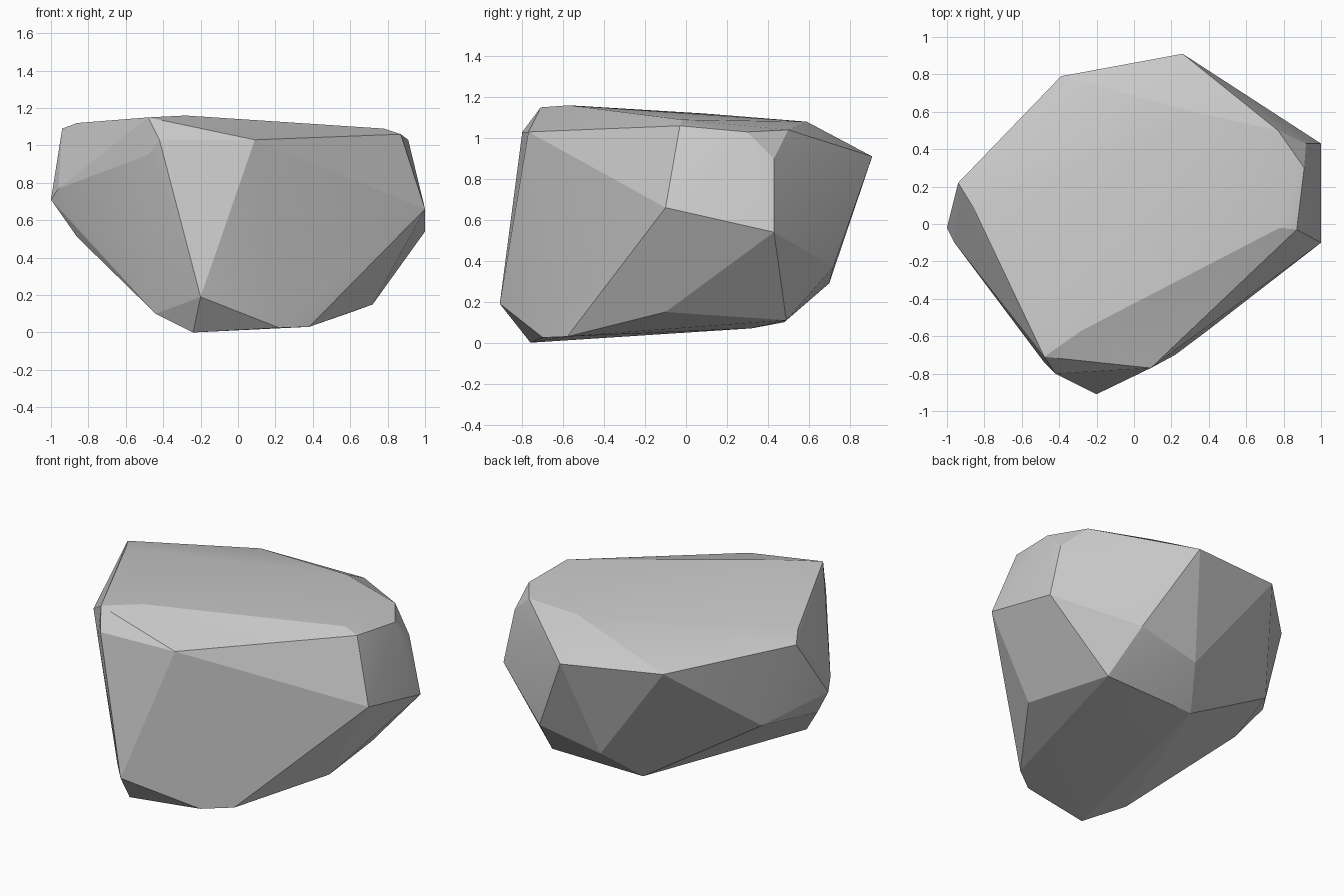
import bpy, bmesh, math

if "Cube" in bpy.data.objects:
    bpy.data.objects.remove(bpy.data.objects["Cube"])

# Corner points of the boulder, grouped by region
top_rim = [(-.94, .22, 1.09), (-.86, .09, 1.12), (-.48, -.71, 1.15), (-.28, -.57, 1.16),
           (.09, -.77, 1.03), (.78, -.02, 1.09), (.87, -.03, 1.06), (.91, .30, 1.03),
           (.77, .50, 1.04), (.36, .59, 1.08), (.26, .91, .91), (-.39, .79, .97)]
waist = [(-1, -.02, .71), (-.96, -.10, .77), (-.48, -.74, .95), (-.42, -.80, 1.03),
         (-.20, -.91, .19), (1, -.10, .66), (1, .43, .54), (.92, .43, .90),
         (.54, .72, .37), (.12, .70, .29), (-.75, .30, .55), (-.86, -.11, .51)]
base = [(-.24, -.76, 0), (.22, -.70, .025), (.38, -.58, .03), (.72, -.10, .15),
        (.61, .49, .11), (.335, .32, .07), (-.03, .48, .10), (-.44, -.60, .10)]

# Boulder: faceted convex hull
bm = bmesh.new()
for p in top_rim + waist + base:
    bm.verts.new(p)
res = bmesh.ops.convex_hull(bm, input=bm.verts)
bmesh.ops.delete(bm, geom=[v for v in bm.verts if not v.link_faces], context='VERTS')
bmesh.ops.recalc_face_normals(bm, faces=bm.faces)
mesh = bpy.data.meshes.new("boulder")
bm.to_mesh(mesh)
bm.free()
boulder = bpy.data.objects.new("boulder", mesh)
bpy.context.collection.objects.link(boulder)

# Soften only the shallow facets
bpy.context.view_layer.objects.active = boulder
boulder.select_set(True)
bpy.ops.object.shade_smooth_by_angle(angle=math.radians(12))
